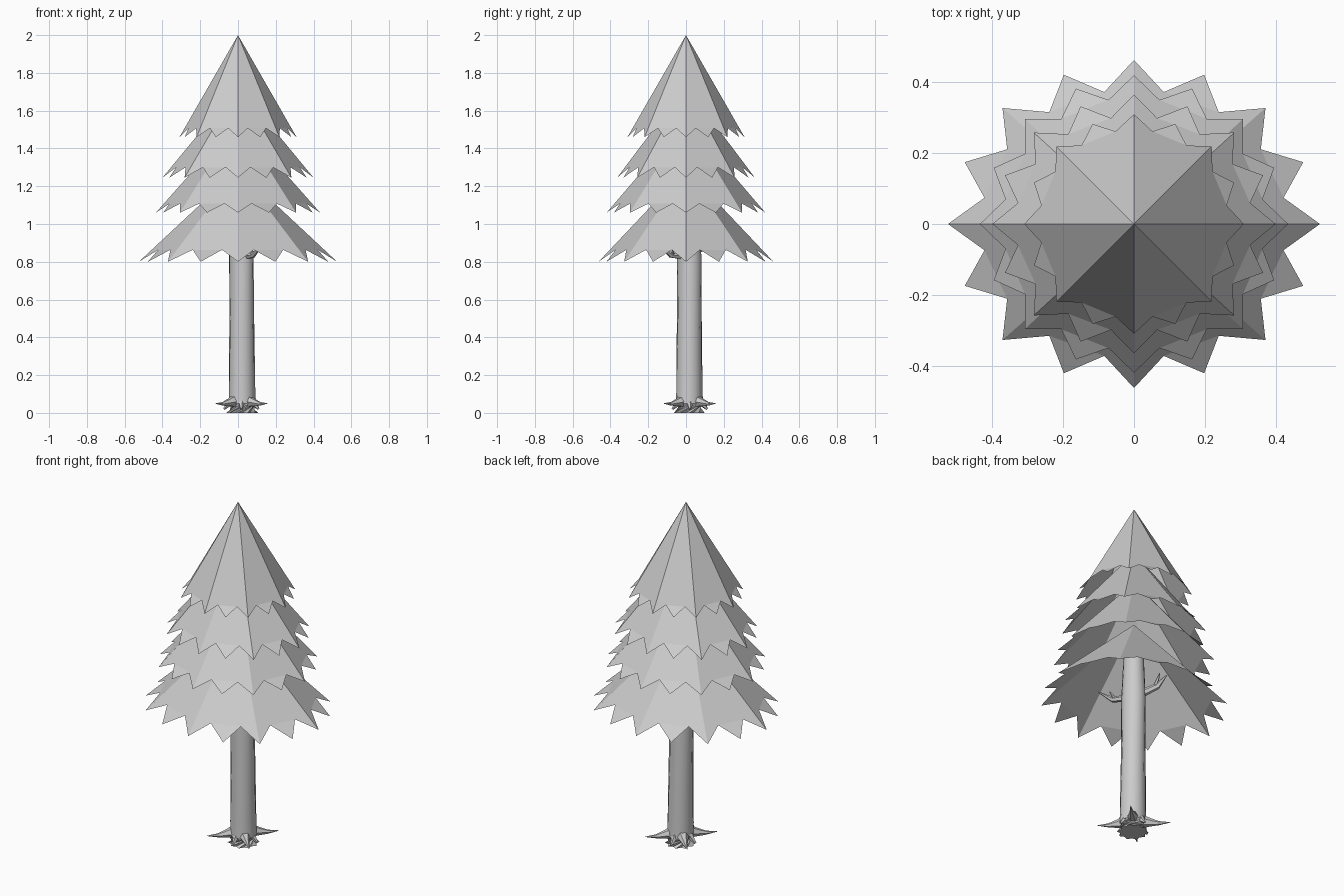
import bpy, bmesh, math
from mathutils import Vector

if "Cube" in bpy.data.objects:
    bpy.data.objects.remove(bpy.data.objects["Cube"])

grey = bpy.data.materials.new("light_grey")
grey.diffuse_color = (0.6, 0.6, 0.6, 1)
grey.use_nodes = True
grey.node_tree.nodes["Principled BSDF"].inputs["Base Color"].default_value = grey.diffuse_color


def finish(name, bm, smooth=False):
    me = bpy.data.meshes.new(name)
    bmesh.ops.recalc_face_normals(bm, faces=bm.faces)
    bm.to_mesh(me)
    bm.free()
    me.materials.append(grey)
    ob = bpy.data.objects.new(name, me)
    bpy.context.collection.objects.link(ob)
    if smooth:
        bpy.context.view_layer.objects.active = ob
        ob.select_set(True)
        bpy.ops.object.shade_smooth_by_angle(angle=math.radians(35))
        ob.select_set(False)
    return ob


def tier(name, rx, ry, rim, apex, notch):
    """Open eight-sided cone with a sixteen-pointed hem."""
    bm = bmesh.new()
    facet = math.cos(math.pi / 8)
    lift = (facet - notch * math.cos(math.pi / 16)) / facet * (apex - rim)
    top = bm.verts.new((0, 0, apex))
    hem = []
    for i in range(32):
        a = i * math.tau / 32
        r, z = (notch, rim + lift) if i % 2 else (0.985 if i % 4 else 1, rim)
        hem.append(bm.verts.new((rx * r * math.cos(a), ry * r * math.sin(a), z)))
    for s in range(0, 32, 4):
        c0, n0, m, n1, c1 = [hem[(s + k) % 32] for k in range(5)]
        for f in ((top, c0, n0), (top, n0, n1), (n0, m, n1), (top, n1, c1)):
            bm.faces.new(f)
    return finish(name, bm)


# Foliage, bottom to top
for args in (("lower_foliage", 0.525, 0.463, 0.80, 1.29, 0.82),
             ("middle_foliage", 0.435, 0.42, 1.06, 1.55, 0.85),
             ("upper_foliage", 0.40, 0.365, 1.245, 1.73, 0.835),
             ("top_foliage", 0.31, 0.31, 1.46, 2.0, 0.86)):
    tier(*args)


def tube(bm, path, sides, star=None):
    """Closed tube through (centre, radius) rings, aligned to the path."""
    rings = []
    pts = [Vector(p) for p, _ in path]
    for k, (p, r) in enumerate(path):
        d = pts[min(k + 1, len(pts) - 1)] - pts[max(k - 1, 0)]
        q = d.to_track_quat('Z', 'Y')
        ring = []
        for i in range(sides):
            a = i * math.tau / sides
            rr = r * (star if star and k == 0 and i % 2 else 1)
            ring.append(bm.verts.new(Vector(p) + q @ Vector((rr * math.cos(a), rr * math.sin(a), 0))))
        rings.append(ring)
    for lo, hi in zip(rings, rings[1:]):
        for i in range(sides):
            j = (i + 1) % sides
            bm.faces.new((lo[i], lo[j], hi[j], hi[i]))
    bm.faces.new(rings[0][::-1])
    bm.faces.new(rings[-1])


# Trunk with a ragged foot
bm = bmesh.new()
tube(bm, [((0.023, 0.018, 0.0), 0.085), ((0.023, 0.018, 0.05), 0.073),
          ((0.022, 0.018, 0.12), 0.070), ((0.018, 0.017, 0.82), 0.065),
          ((0.01, 0.01, 1.2), 0.05)], 20, 0.8)
finish("trunk", bm, True)

# Four long pointed roots on the diagonals, short stubs between them
for i in range(8):
    a = math.radians(45 * i)
    u = Vector((math.cos(a), math.sin(a), 0))
    c = Vector((0.018, 0.02, 0))
    bm = bmesh.new()
    if i % 2:
        tube(bm, [(c + u * 0.05 + Vector((0, 0, 0.062)), 0.034),
                  (c + u * 0.09 + Vector((0, 0, 0.055)), 0.022),
                  (c + u * 0.135 + Vector((0, 0, 0.048)), 0.011),
                  (c + u * 0.195 + Vector((0, 0, 0.05)), 0.001)], 6)
    else:
        tube(bm, [(c + u * 0.055 + Vector((0, 0, 0.06)), 0.02),
                  (c + u * 0.092 + Vector((0, 0, 0.02)), 0.006)], 5)
    finish("root_%d" % i, bm, True)

# Bare branches under the foliage, each with a side twig
branches = {
    "branch_back": [[((-0.01, 0.04, 0.85), 0.022), ((-0.07, 0.11, 0.89), 0.017),
                     ((-0.10, 0.15, 0.95), 0.003)],
                    [((-0.06, 0.10, 0.88), 0.014), ((-0.07, 0.13, 0.96), 0.003)]],
    "branch_front": [[((0.04, -0.01, 0.83), 0.020), ((0.08, -0.08, 0.835), 0.015),
                      ((0.13, -0.14, 0.89), 0.003)],
                     [((0.07, -0.07, 0.835), 0.012), ((0.11, -0.07, 0.87), 0.003)]],
}
for name, parts in branches.items():
    bm = bmesh.new()
    for path in parts:
        tube(bm, path, 6)
    finish(name, bm, True)
